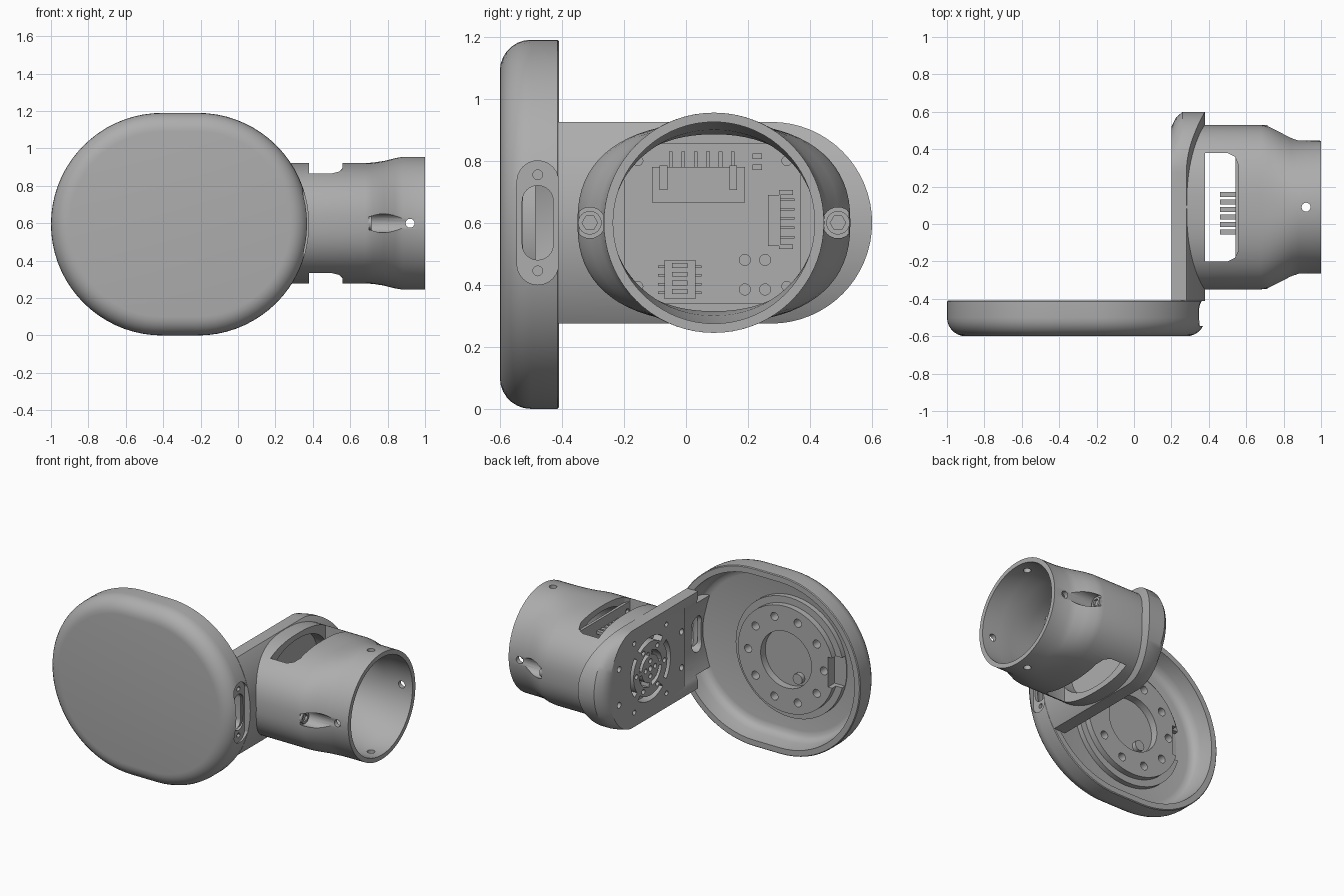
import bpy, bmesh, math
from mathutils import Vector

cube = bpy.data.objects.get("Cube")
if cube:
    bpy.data.objects.remove(cube, do_unlink=True)

grey = bpy.data.materials.new("plain_grey")
grey.use_nodes = True
grey.diffuse_color = (0.42, 0.42, 0.42, 1)
grey.node_tree.nodes["Principled BSDF"].inputs["Base Color"].default_value = (0.42, 0.42, 0.42, 1)

CY, CZ = 0.09, 0.6      # tube axis
parts = []


def loft(name, rings, part=True):
    """Closed solid through rings of equal point count, capped at both ends."""
    bm = bmesh.new()
    loops = [[bm.verts.new(p) for p in ring] for ring in rings]
    n = len(loops[0])
    for a, b in zip(loops, loops[1:]):
        for i in range(n):
            j = (i + 1) % n
            bm.faces.new((a[i], a[j], b[j], b[i]))
    bm.faces.new(loops[0])
    bm.faces.new(loops[-1])
    bmesh.ops.recalc_face_normals(bm, faces=bm.faces)
    mesh = bpy.data.meshes.new(name)
    bm.to_mesh(mesh)
    bm.free()
    mesh.materials.append(grey)
    obj = bpy.data.objects.new(name, mesh)
    bpy.context.collection.objects.link(obj)
    if part:
        parts.append(obj)
    else:
        obj.hide_render = True
    return obj


def prism(name, outline, axis, lo, hi, part=True):
    """Extrude a 2D outline along an axis; 2D order is the two other axes."""
    def place(p, d):
        v = list(p)
        v.insert(axis, d)
        return Vector(v)
    return loft(name, [[place(p, d) for p in outline] for d in (lo, hi)], part)


def arc(u, v, r, a0, a1, n):
    return [(u + r * math.cos(math.radians(a0 + (a1 - a0) * i / n)),
             v + r * math.sin(math.radians(a0 + (a1 - a0) * i / n))) for i in range(n + 1)]


def circle(u, v, r, n=24):
    return arc(u, v, r, 0, 360, n)[:-1]


def rect(u0, u1, v0, v1):
    return [(u0, v0), (u1, v0), (u1, v1), (u0, v1)]


def upright_slot(y, z0, z1, r):
    return arc(y, z1 - r, r, 0, 180, 12) + arc(y, z0 + r, r, 180, 360, 12)


def cut(obj, cutters):
    for c in cutters:
        mod = obj.modifiers.new("cut", "BOOLEAN")
        mod.operation, mod.solver, mod.object = "DIFFERENCE", "EXACT", c
    bpy.context.view_layer.update()
    dg = bpy.context.evaluated_depsgraph_get()
    mesh = bpy.data.meshes.new_from_object(obj.evaluated_get(dg))
    obj.modifiers.clear()
    obj.data = mesh


def drop(cutters):
    for c in cutters:
        bpy.data.objects.remove(c, do_unlink=True)


# Hollow cover dish: rounded front edge, thin rim, inner floor
def dish_ring(y, inset):
    r = 0.595 - inset
    pts = arc(-0.215, 0.595, r, -90, 90, 36) + arc(-0.405, 0.595, r, 90, 270, 36)
    return [Vector((x, y, z)) for x, z in pts]


R = 0.1
rounded = [(-0.6 + R - R * math.cos(t), R - R * math.sin(t))
           for t in [math.pi / 2 * i / 7 for i in range(8)]]
hollow = [(-0.415, 0), (-0.41, 0.005), (-0.41, 0.042), (-0.5, 0.05),
          (-0.535, 0.062), (-0.552, 0.08), (-0.56, 0.11)]
dish = loft("cover_dish", [dish_ring(*p) for p in rounded + hollow])

# Mounting foot that carries the bracket into the dish
foot = prism("bracket_foot", [(0.2, -0.565), (0.24, -0.565), (0.318, -0.5), (0.318, -0.405),
                              (0.2, -0.405)], 2, 0.36, 0.84)

# Side recess, cable slot and screw holes
side = [prism("side_recess", upright_slot(-0.478, 0.4, 0.8, 0.067), 0, 0.338, 0.6, False),
        prism("side_slot", upright_slot(-0.478, 0.48, 0.72, 0.05), 0, 0.15, 0.6, False)]
side += [prism("side_hole", circle(-0.478, z, 0.016, 12), 0, 0.25, 0.6, False)
         for z in (0.445, 0.755)]
# Round clearance for the motor, shared by foot and bracket
clearance = prism("clearance", circle(-0.4, CZ, 0.66, 96), 1, -0.62, -0.27, False)
cut(dish, side)
cut(foot, side + [clearance])
drop(side)

# Round motor mount inside the dish
base = prism("mount_base", circle(-0.4, CZ, 0.4, 64), 1, -0.57, -0.525)
ring = prism("mount_ring", circle(-0.4, CZ, 0.355, 64), 1, -0.57, -0.485)
tools = [prism("ring_bore", circle(-0.4, CZ, 0.188, 48), 1, -0.535, -0.4, False),
         prism("ring_notch", rect(-0.85, -0.71, 0.5, 0.7), 1, -0.555, -0.4, False)]
tools += [prism("ring_hole", circle(x, z, 0.027, 16), 1, -0.55, -0.4, False)
          for x, z in circle(-0.4, CZ, 0.28, 10)]
cut(ring, tools)
cut(base, tools)
drop(tools)
prism("mount_peg", circle(-0.47, 0.48, 0.035, 16), 1, -0.57, -0.505)


# Tube and bracket: sections across x
def section(x, ry, rz, e=2.0, n=72):
    pts = []
    for c, s in circle(0, 0, 1, n):
        pts.append(Vector((x, CY + math.copysign(abs(c) ** (2 / e), c) * ry,
                           CZ + math.copysign(abs(s) ** (2 / e), s) * rz)))
    return pts


tube = loft("tube_housing", [section(*s) for s in [
    (0.26, 0.44, 0.322, 2.4), (0.68, 0.44, 0.322, 2.4), (0.72, 0.432, 0.324, 2.35),
    (0.78, 0.404, 0.333, 2.2), (0.84, 0.372, 0.348, 2.05), (0.88, 0.357, 0.355),
    (1.0, 0.355, 0.355)]])


def plate_ring(x, inset):
    end = [(0.275 + (0.325 - inset) * c, CZ + 0.325 * s) for c, s in arc(0, 0, 1, -90, 90, 32)]
    return [Vector((x, y, z)) for y, z in [(-0.413, 0.275)] + end + [(-0.413, 0.925)]]


plate = loft("bracket_plate", [plate_ring(0.2, 0.08), plate_ring(0.225, 0.03),
                               plate_ring(0.26, 0.0), plate_ring(0.4, 0.0)])
# The bracket's outer side follows the dish outline
trim = prism("outline_trim", arc(-0.215, 0.595, 0.595, -50, 50, 40)
             + [(0.7, 1.05), (0.7, 0.14)], 1, -0.6, 0.8, False)

bore = loft("bore", [section(*s) for s in [
    (0.29, 0.34, 0.285, 2.2), (0.66, 0.34, 0.285, 2.2), (0.78, 0.328, 0.3),
    (0.87, 0.325, 0.325), (1.1, 0.325, 0.325)]], False)

# Side windows, retaining holes and screw scoops
window = prism("window", [(0.38, -0.2), (0.5, -0.2), (0.54, -0.18), (0.56, -0.14), (0.56, 0.31),
                          (0.54, 0.36), (0.5, 0.38), (0.38, 0.38)], 2, 0, 1.2, False)
tools = [bore, window,
         prism("hole_y", circle(0.92, CZ, 0.024, 16), 1, -0.6, 0.8, False),
         prism("hole_z", circle(0.92, CY, 0.024, 16), 2, 0, 1.2, False)]
screw_y = (CY - 0.4, CY + 0.4)
tools += [prism("scoop", circle(y, CZ, 0.05), 0, 0.7, 0.9, False) for y in screw_y]
cut(tube, tools)
for y in screw_y:
    screw = prism("screw_head", circle(y, CZ, 0.038), 0, 0.67, 0.715)
    socket = [prism("socket", circle(y, CZ, 0.025, 6), 0, 0.695, 0.8, False)]
    cut(screw, socket)
    drop(socket)

# Vent grille and screw holes in the bracket plate
vent = []
for r0, r1, turn in ((0.09, 0.12, 0), (0.178, 0.212, 45)):
    for k in range(4):
        a = turn + 90 * k
        vent.append(prism("vent_slot", arc(CY, CZ, r1, a + 7, a + 83, 12)
                          + arc(CY, CZ, r0, a + 83, a + 7, 12), 0, 0.1, 0.35, False))
spots = [(CY, CZ, 0.018)] + [(y, z, 0.016) for y, z in circle(CY, CZ, 0.05, 4)]
spots += [(y, z, 0.016) for y, z in circle(CY, CZ, 0.148, 6)]
spots += [(CY + sy * 0.33, CZ + sz * 0.12, 0.02) for sy in (-1, 1) for sz in (-1, 1)]
spots += [(CY + sy * 0.17, CZ + sy * sz * 0.23, 0.016) for sy in (-1, 1) for sz in (-1, 1)]
vent += [prism("vent_hole", circle(y, z, r, 14), 0, 0.1, 0.35, False) for y, z, r in spots]
cut(plate, [trim, bore, clearance] + vent)
drop(tools + vent + [trim, clearance])

# Circuit board with holes
board = prism("circuit_board", rect(-0.2, 0.37, 0.34, 0.855), 0, 0.542, 0.56)
holes = [(y, z, 0.018) for y in (0.19, 0.255) for z in (0.385, 0.48)]
holes += [(y, z, 0.016) for y in (-0.155, 0.325) for z in (0.395, 0.8)]
tools = [prism("board_hole", circle(y, z, r, 14), 0, 0.5, 0.6, False) for y, z, r in holes]
cut(board, tools)
drop(tools)


def box(name, y0, y1, z0, z1, x0=0.555, x1=0.6):
    return prism(name, rect(y0, y1, z0, z1), 0, x0, x1)


# Connectors, chip and pins
box("top_connector", -0.11, 0.19, 0.665, 0.78, x1=0.62)
for y in (-0.085, 0.14):
    box("connector_latch", y, y + 0.025, 0.705, 0.785, x1=0.63)
for i in range(6):
    y = -0.055 + 0.04 * i
    box("top_pin", y, y + 0.012, 0.78, 0.83, x1=0.58)
    box("rear_pin", y, y + 0.025, 0.77, 0.79, x0=0.46, x1=0.545)
box("side_connector", 0.265, 0.305, 0.525, 0.69, x1=0.61)
box("side_connector_end", 0.3, 0.345, 0.515, 0.53, x1=0.61)
box("side_connector_end", 0.3, 0.345, 0.69, 0.705, x1=0.61)
for i in range(5):
    z = 0.55 + 0.03 * i
    box("side_pin", 0.305, 0.35, z, z + 0.008, x1=0.58)
box("switch_block", -0.07, 0.03, 0.355, 0.48, x1=0.6)
for i in range(4):
    z = 0.37 + 0.028 * i
    box("switch_lead", -0.09, 0.05, z, z + 0.008, x1=0.57)
    box("switch_lever", -0.045, 0.005, z, z + 0.016, x1=0.612)
for z in (0.77, 0.805):
    box("small_part", 0.215, 0.245, z, z + 0.018, x1=0.575)

# Smooth curved faces, keep hard edges
for obj in parts:
    obj.data.shade_smooth()
    obj.data.set_sharp_from_angle(angle=math.radians(30))
